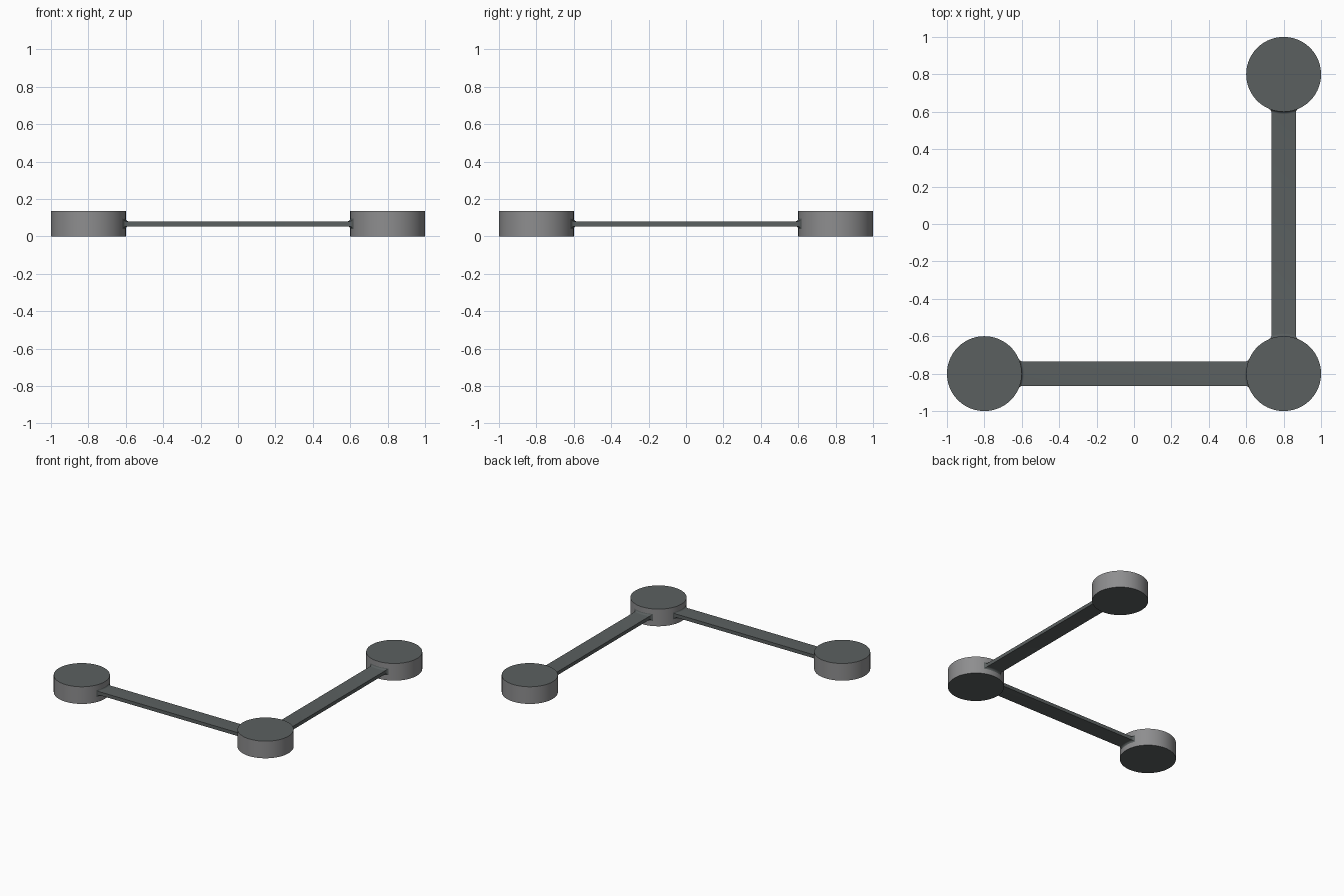
import bpy, bmesh, math
from mathutils import Matrix, Vector

if "Cube" in bpy.data.objects:
    bpy.data.objects.remove(bpy.data.objects["Cube"])

R, H = 0.2, 0.135          # puck radius and height
HALF_W, HALF_T = 0.065, 0.0135   # arm half width and half thickness
FILLET = 0.014


def material(name, rgb):
    m = bpy.data.materials.new(name)
    m.diffuse_color = (*rgb, 1)
    m.use_nodes = True
    m.node_tree.nodes["Principled BSDF"].inputs["Base Color"].default_value = m.diffuse_color
    return m


dark = material("dark slate grey", (0.105, 0.118, 0.118))
mid = material("mid grey", (0.27, 0.27, 0.275))


def finish(bm, name, mats):
    bmesh.ops.recalc_face_normals(bm, faces=bm.faces)
    me = bpy.data.meshes.new(name)
    bm.to_mesh(me)
    bm.free()
    for m in mats:
        me.materials.append(m)
    ob = bpy.data.objects.new(name, me)
    bpy.context.collection.objects.link(ob)
    bpy.ops.object.select_all(action='DESELECT')
    ob.select_set(True)
    bpy.context.view_layer.objects.active = ob
    bpy.ops.object.shade_smooth_by_angle(angle=math.radians(30))
    return ob


def puck(name, x, y):
    """Round disc with dark caps and a lighter rim."""
    bm = bmesh.new()
    bmesh.ops.create_cone(bm, cap_ends=True, segments=96, radius1=R, radius2=R,
                          depth=H, matrix=Matrix.Translation((x, y, H / 2)))
    for f in bm.faces:
        f.normal_update()
        f.material_index = 0 if abs(f.normal.z) > 0.5 else 1
    finish(bm, name, [dark, mid])


def arm(name, start, end):
    """Flat bar whose ends flare in a fillet that hugs the round pucks."""
    a, b = Vector(start), Vector(end)
    span = (b - a).length
    along = (b - a).normalized()
    side = Vector((-along.y, along.x))
    # sections: radius from puck centre and outward flare
    profile = [(R - 0.01, FILLET)]
    for i in range(7):
        t = math.radians(15 * i)
        profile.append((R + FILLET * (1 - math.cos(t)), FILLET * (1 - math.sin(t))))
    sections = [(r, g, False) for r, g in profile]
    sections += [(r, g, True) for r, g in reversed(profile)]
    steps = [i / 5 - 1 for i in range(11)]

    bm = bmesh.new()
    rings = []
    for r, flare, far in sections:
        ring = []
        for sign, row in ((1, steps), (-1, reversed(steps))):
            for s in row:
                w = s * (HALF_W + flare)
                d = math.sqrt(r * r - w * w)
                p = a + along * (span - d if far else d) + side * w
                ring.append(bm.verts.new((p.x, p.y, H / 2 + sign * (HALF_T + flare))))
        rings.append(ring)
    n = len(rings[0])
    for r0, r1 in zip(rings, rings[1:]):
        for i in range(n):
            j = (i + 1) % n
            bm.faces.new((r0[i], r0[j], r1[j], r1[i]))
    # close the ends inside the pucks
    for ring in (rings[0], rings[-1]):
        for i in range(n // 2 - 1):
            bm.faces.new((ring[i], ring[i + 1], ring[n - 2 - i], ring[n - 1 - i]))
    finish(bm, name, [dark])


left, corner, back = (-0.8, -0.8), (0.8, -0.8), (0.8, 0.8)
for name, pos in (("left_disc", left), ("corner_disc", corner), ("back_disc", back)):
    puck(name, *pos)
arm("front_arm", left, corner)
arm("side_arm", corner, back)
